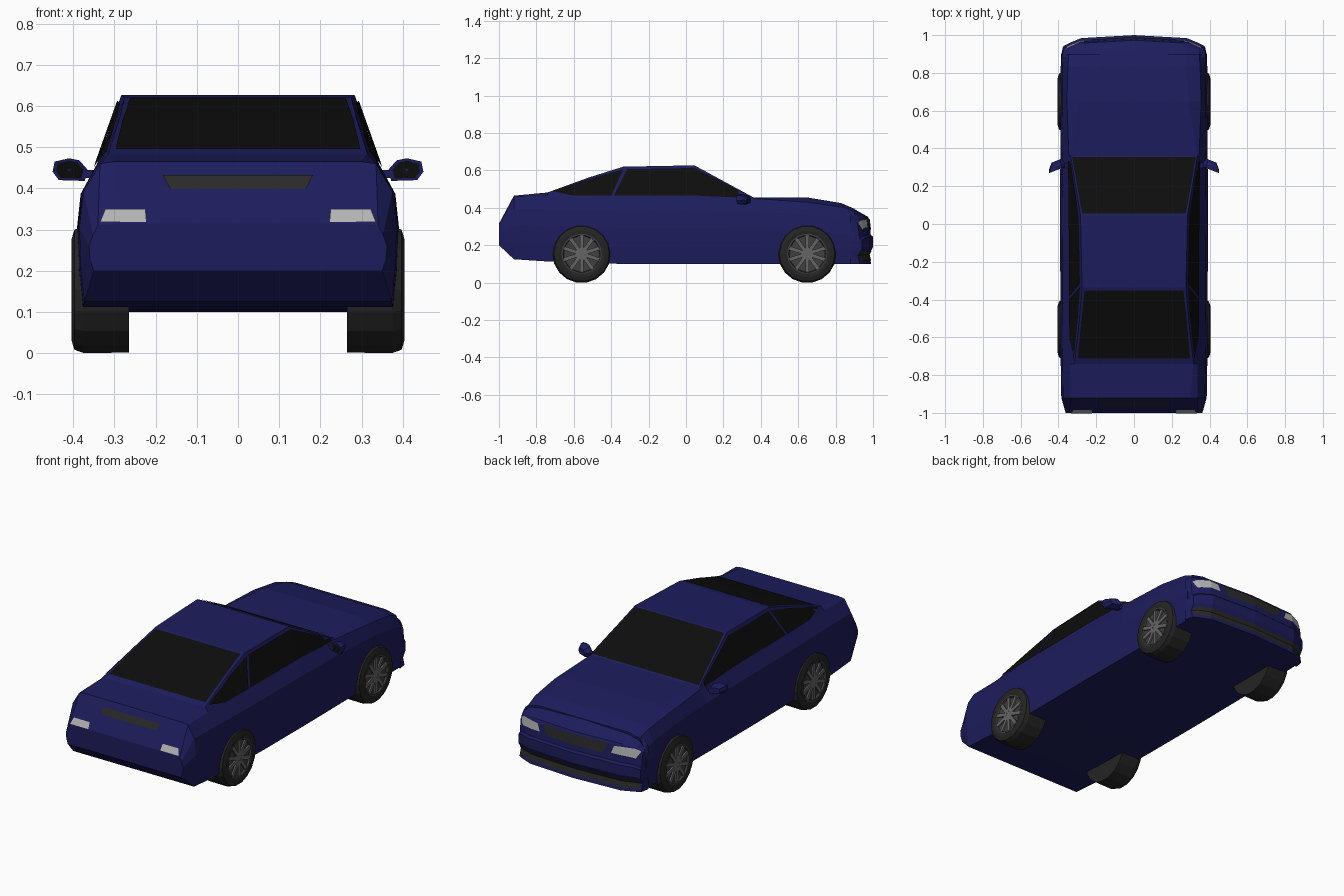
import bpy, bmesh, math
from mathutils import Vector, Matrix

if "Cube" in bpy.data.objects:
    bpy.data.objects.remove(bpy.data.objects["Cube"])


def mat(name, r, g, b):
    m = bpy.data.materials.new(name)
    m.diffuse_color = (r, g, b, 1)
    m.use_nodes = True
    m.node_tree.nodes["Principled BSDF"].inputs["Base Color"].default_value = m.diffuse_color
    return m


BLUE = mat("paint", .012, .012, .11)
GLASS = mat("glass", .004, .004, .004)
TYRE = mat("rubber", .018, .018, .018)
TRIM = mat("trim", .022, .022, .022)
RIM = mat("alloy", .13, .13, .13)
RIM_DARK = mat("dark_alloy", .05, .05, .05)
LAMP = mat("lamp", .45, .45, .45)


def finish(name, bm, material, mirror=False):
    bmesh.ops.recalc_face_normals(bm, faces=bm.faces)
    me = bpy.data.meshes.new(name)
    bm.to_mesh(me)
    bm.free()
    me.materials.append(material)
    ob = bpy.data.objects.new(name, me)
    bpy.context.collection.objects.link(ob)
    if mirror:
        ob.modifiers.new("mirror", 'MIRROR')
    return ob


def grid(name, rows, material, closed=False, caps=False, mirror=False):
    """Skin consecutive rows of points with quads."""
    bm = bmesh.new()
    vs = [[bm.verts.new(p) for p in r] for r in rows]
    n = len(rows[0])
    for a, b in zip(vs, vs[1:]):
        for j in range(n if closed else n - 1):
            k = (j + 1) % n
            bm.faces.new((a[j], a[k], b[k], b[j]))
    if caps:
        bm.faces.new(vs[0])
        bm.faces.new(vs[-1])
    return finish(name, bm, material, mirror)


def interp(table, t):
    """Linear lookup in rows sorted by their first value."""
    for a, b in zip(table, table[1:]):
        if t <= b[0]:
            break
    f = (t - a[0]) / (b[0] - a[0])
    return [p + (q - p) * f for p, q in zip(a, b)]


# Body stations: y, roof x, top z, belt x, belt z, side x, floor z
STATIONS = [
    (-1.0, .28, .315, .34, .31, .362, .20),
    (-.92, .30, .465, .335, .46, .385, .125),
    (-.74, .315, .482, .335, .462, .388, .113),
    (-.52, .29, .562, .340, .460, .390, .105),
    (-.335, .275, .62, .343, .458, .390, .10),
    (.045, .283, .627, .343, .458, .392, .10),
    (.36, .335, .456, .345, .450, .390, .10),
    (.65, .29, .455, .355, .43, .388, .10),
    (.83, .28, .425, .35, .405, .388, .10),
    (.90, .28, .395, .345, .38, .386, .10)]


def ring(s):
    y, xr, zt, xb, zb, xs, zl = s
    half = [(xr, zt), (xb, zb)]
    for f, dx in ((.2, .01), (.46, 0), (.75, .003), (1, .012)):
        half.append((xs - dx, zb + (zl - zb) * f))
    return [(x, y, z) for x, z in half] + [(-x, y, z) for x, z in half[::-1]]


grid("body_shell", [ring(s) for s in STATIONS], BLUE, closed=True, caps=True)

# Curved nose: plan (x, y, drop of the top edge) and profile (z, setback)
PLAN = [(0, 1.0, 0), (.28, .984, 0), (.345, .957, .012), (.376, .94, .04), (.386, .89, .06)]
PROFILE = [(.10, .01), (.15, .022), (.19, 0), (.245, 0), (.255, .012), (.335, .02),
           (.352, .027), (.393, .10)]


def nose(x, z, out=0.0, pull=0.0):
    _, y, drop = interp(PLAN, abs(x))
    back = interp(PROFILE, z)[1] + pull
    return (x, max(y - back + out, .88), z - drop * (z - .1) / .3)


def nose_cols():
    return [-p[0] for p in PLAN[:0:-1]] + [p[0] for p in PLAN]


rows = [[nose(x, .10, 0, .1) for x in nose_cols()]]
rows += [[nose(x, z) for x in nose_cols()] for z, _ in PROFILE]
grid("nose", rows, BLUE)

# Nose details
grid("headlight", [[nose(x, z, .004) for x, z in ((.235, .335), (.28, .34), (.345, .345), (.37, .35))],
                   [nose(x, .295, .004) for x in (.22, .28, .33, .35)]], LAMP, mirror=True)
grid("grille", [[nose(x, .34, .004) for x in (-.2, 0, .2)],
                [nose(x, .285, .004) for x in (-.17, 0, .17)]], TRIM)
lip = (-.37, -.345, -.28, 0, .28, .345, .37)
grid("lower_intake", [[nose(x, z, .004) for x in lip] for z in (.118, .15, .168)], TRIM)


# Windows
def side(y, t):
    _, xr, zt, xb, zb, _, _ = interp(STATIONS, y)
    return (xr + (xb - xr) * t + .005, y, zt + (zb - zt) * t + .001)


def side_window(name, tops, bottoms):
    grid(name, [[side(y, .09) for y in tops], [side(y, .96) for y in bottoms]],
         GLASS, mirror=True)


side_window("front_side_window", (.325, .045, -.315), (.335, .045, -.385))
side_window("rear_side_window", (-.335, -.52, -.715), (-.40, -.52, -.60))


def across(*pts):
    return [[(-x, y, z), (x, y, z)] for x, y, z in pts]


grid("windscreen", across((.275, .055, .626), (.328, .355, .463)), GLASS)
grid("rear_window", across((.262, -.352, .619), (.28, -.52, .566), (.297, -.712, .496)), GLASS)


# Tail details, laid on the sloping rear panel
def tail(x, z):
    return (x, -1.004 + (z - .315) * .533, z)


grid("tail_light", [[tail(.225, .35), tail(.322, .35)], [tail(.222, .318), tail(.335, .318)]],
     LAMP, mirror=True)
grid("tail_strip", [[tail(-.182, .432), tail(.182, .432)], [tail(-.165, .398), tail(.165, .398)]], TRIM)


# Wheels
def lathe(name, profile, y, z, material, n=18):
    rows = [[(x, y + r * math.sin(a), z + r * math.cos(a))
             for a in [math.tau * (i + .5) / n for i in range(n)]] for x, r in profile]
    grid(name, rows, material, closed=True, caps=True, mirror=True)


for end, y in (("rear", -.558), ("front", .648)):
    z = .154
    lathe(end + "_tyre", [(.265, .10), (.265, .155), (.375, .156), (.397, .148), (.404, .125),
                          (.402, .108), (.375, .106)], y, z, TYRE)
    lathe(end + "_rim", [(.393, .104), (.403, .108), (.404, .1), (.394, .096), (.392, .02)], y, z, RIM_DARK)
    lathe(end + "_hub", [(.39, .022), (.401, .018)], y, z, RIM, 10)
    bm = bmesh.new()
    for i in range(10):
        m = (Matrix.Translation((.398, y, z)) @ Matrix.Rotation(math.tau * i / 10, 4, 'X')
             @ Matrix.Translation((0, 0, .058)) @ Matrix.Diagonal((.008, .02, .086, 1)))
        bmesh.ops.create_cube(bm, size=1, matrix=m)
    finish(end + "_spokes", bm, RIM, True)

# Door mirrors: tapered housing with dark glass facing backwards
def mirror_ring(f, y, dy):
    pts = ((.372, .418), (.365, .445), (.385, .468), (.41, .473), (.445, .465), (.45, .44), (.435, .42))
    c = Vector((.41, .445))
    out = []
    for p in pts:
        q = c + (Vector(p) - c) * f
        out.append((q.x, y - (q.x - .41) * dy, q.y))
    return out


grid("door_mirror", [mirror_ring(1, .285, .4), mirror_ring(1, .305, .4), mirror_ring(.65, .335, .4)],
     BLUE, closed=True, caps=True, mirror=True)
grid("mirror_glass", [mirror_ring(.78, .283, .4), mirror_ring(.1, .283, .4)],
     GLASS, closed=True, caps=False, mirror=True)
bm = bmesh.new()
bmesh.ops.create_cube(bm, size=1, matrix=Matrix.Translation((.358, .31, .435))
                      @ Matrix.Diagonal((.05, .025, .02, 1)))
finish("mirror_stalk", bm, BLUE, True)
